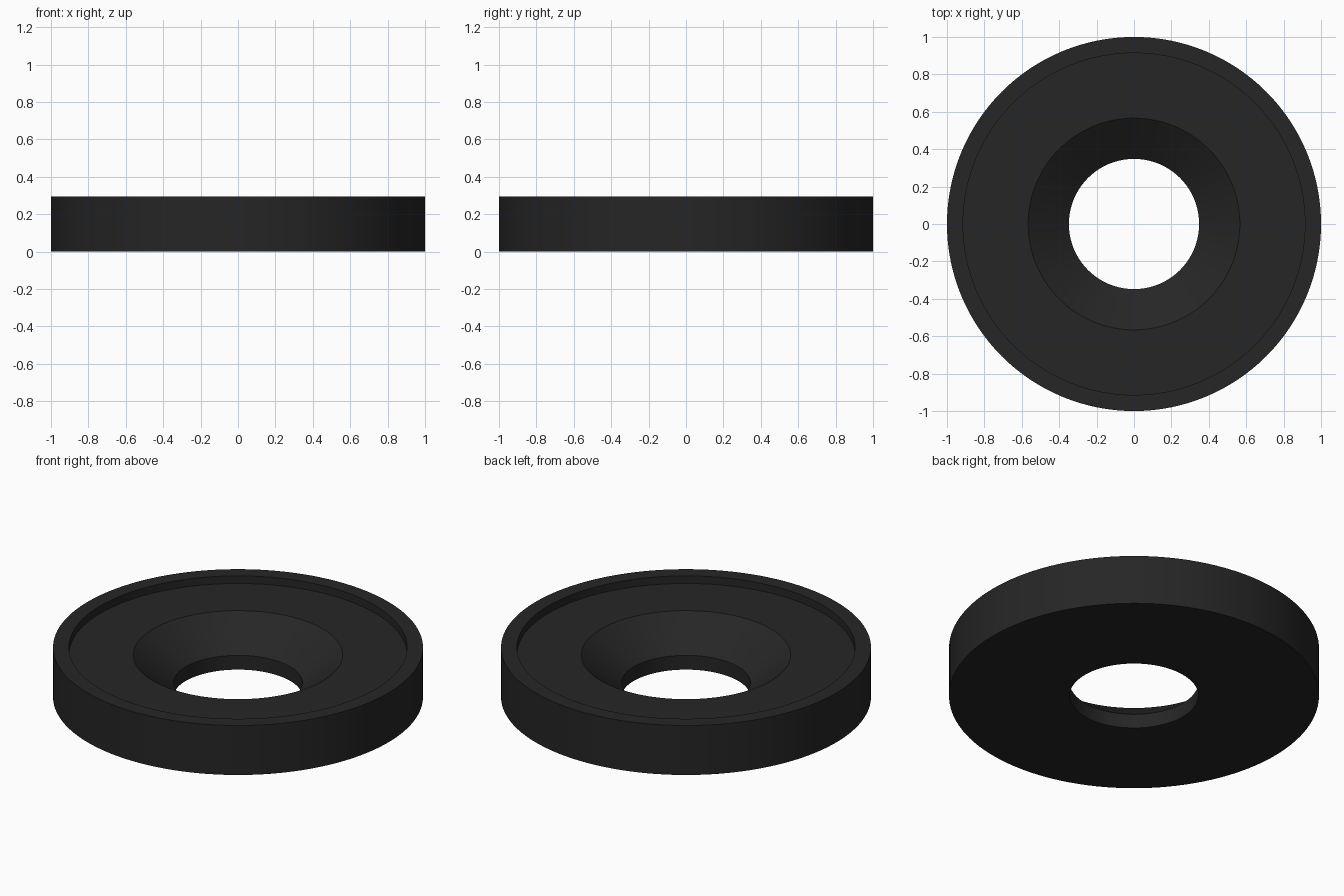
import bpy, bmesh, math

if "Cube" in bpy.data.objects:
    bpy.data.objects.remove(bpy.data.objects["Cube"])

SEGMENTS = 128

# Closed cross-section (radius, height) of the countersunk ring
profile = [
    (0.348, 0.0),     # bore, bottom
    (1.0, 0.0),       # outer wall, bottom
    (1.0, 0.295),     # outer wall, top
    (0.914, 0.295),   # rim, inner edge
    (0.914, 0.25),    # recessed floor, outer edge
    (0.566, 0.25),    # countersink, top
    (0.348, 0.085),   # countersink, bottom
]

# Revolve the cross-section around z
bm = bmesh.new()
rings = []
for i in range(SEGMENTS):
    a = 2 * math.pi * i / SEGMENTS
    rings.append([bm.verts.new((r * math.cos(a), r * math.sin(a), z)) for r, z in profile])
for i in range(SEGMENTS):
    a, b = rings[i], rings[(i + 1) % SEGMENTS]
    for j in range(len(profile)):
        k = (j + 1) % len(profile)
        bm.faces.new((a[j], b[j], b[k], a[k]))
bmesh.ops.recalc_face_normals(bm, faces=bm.faces)
mesh = bpy.data.meshes.new("countersunk_ring")
bm.to_mesh(mesh)
bm.free()

ring = bpy.data.objects.new("countersunk_ring", mesh)
bpy.context.collection.objects.link(ring)

# Black material
black = bpy.data.materials.new("black")
black.diffuse_color = (0.019, 0.019, 0.019, 1.0)
black.use_nodes = True
black.node_tree.nodes["Principled BSDF"].inputs["Base Color"].default_value = black.diffuse_color
mesh.materials.append(black)

# Smooth round walls, crisp edges
bpy.context.view_layer.objects.active = ring
ring.select_set(True)
bpy.ops.object.shade_smooth_by_angle(angle=math.radians(30))
